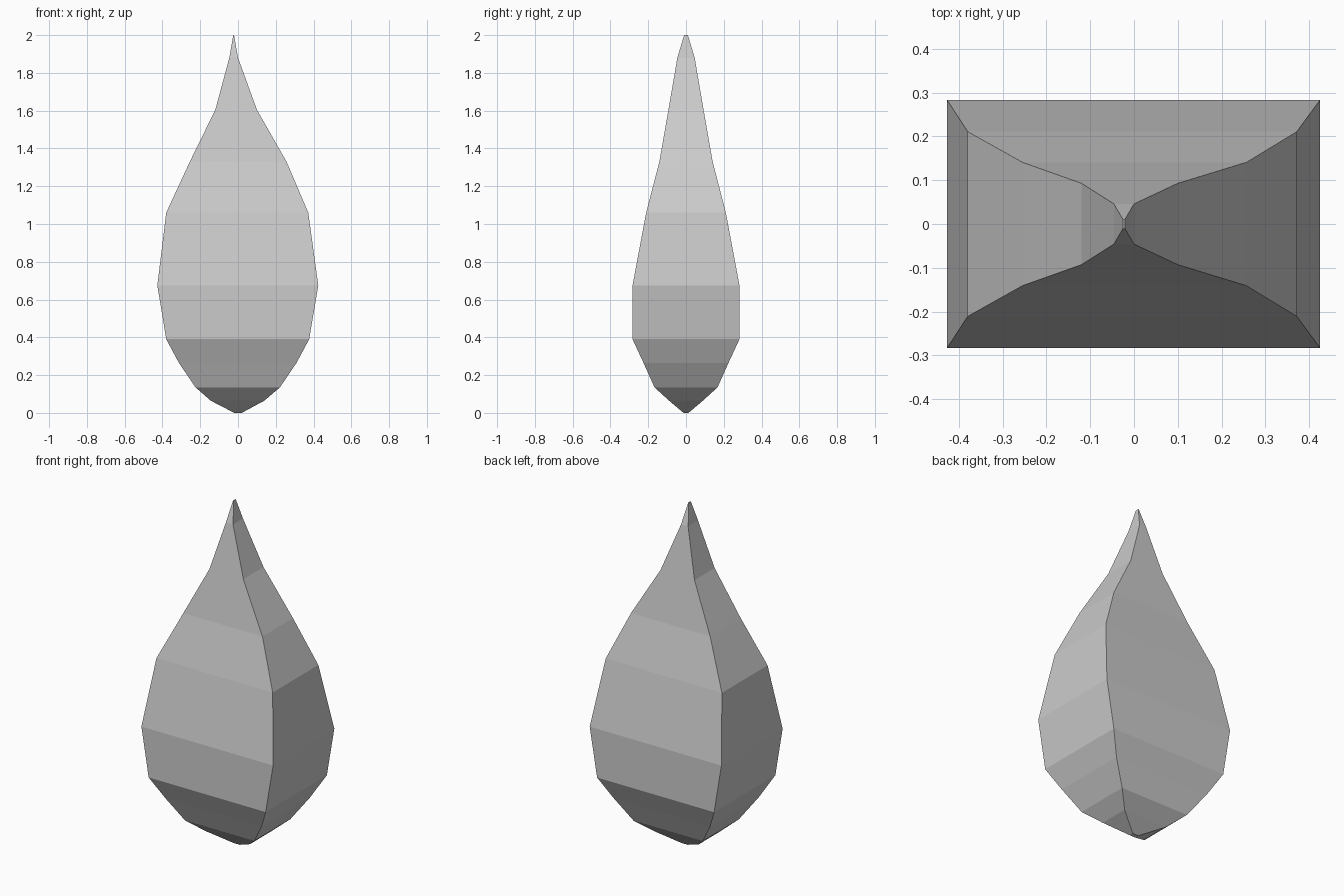
import bpy
import bmesh

if "Cube" in bpy.data.objects:
    bpy.data.objects.remove(bpy.data.objects["Cube"])

# Rectangular cross-sections: height, left x, right x, half depth
SECTIONS = [
    (0.00, -0.02, 0.02, 0.013),
    (0.065, -0.145, 0.14, 0.09),
    (0.135, -0.225, 0.222, 0.167),
    (0.265, -0.313, 0.31, 0.225),
    (0.39, -0.38, 0.377, 0.283),
    (0.675, -0.427, 0.425, 0.283),
    (1.06, -0.38, 0.372, 0.211),
    (1.33, -0.255, 0.257, 0.141),
    (1.605, -0.12, 0.10, 0.093),
    (1.88, -0.046, 0.0, 0.046),
    (2.00, -0.025, -0.021, 0.01),
]

# Four-sided drop body, lofted from bottom to tip
bm = bmesh.new()
rings = [[bm.verts.new(p) for p in ((l, -d, z), (r, -d, z), (r, d, z), (l, d, z))]
         for z, l, r, d in SECTIONS]
for low, high in zip(rings, rings[1:]):
    for i in range(4):
        j = (i + 1) % 4
        bm.faces.new((low[i], low[j], high[j], high[i]))

# Small end caps
bm.faces.new(rings[0][::-1])
bm.faces.new(rings[-1])

mesh = bpy.data.meshes.new("drop_body")
bm.to_mesh(mesh)
bm.free()
bpy.context.collection.objects.link(bpy.data.objects.new("drop_body", mesh))
